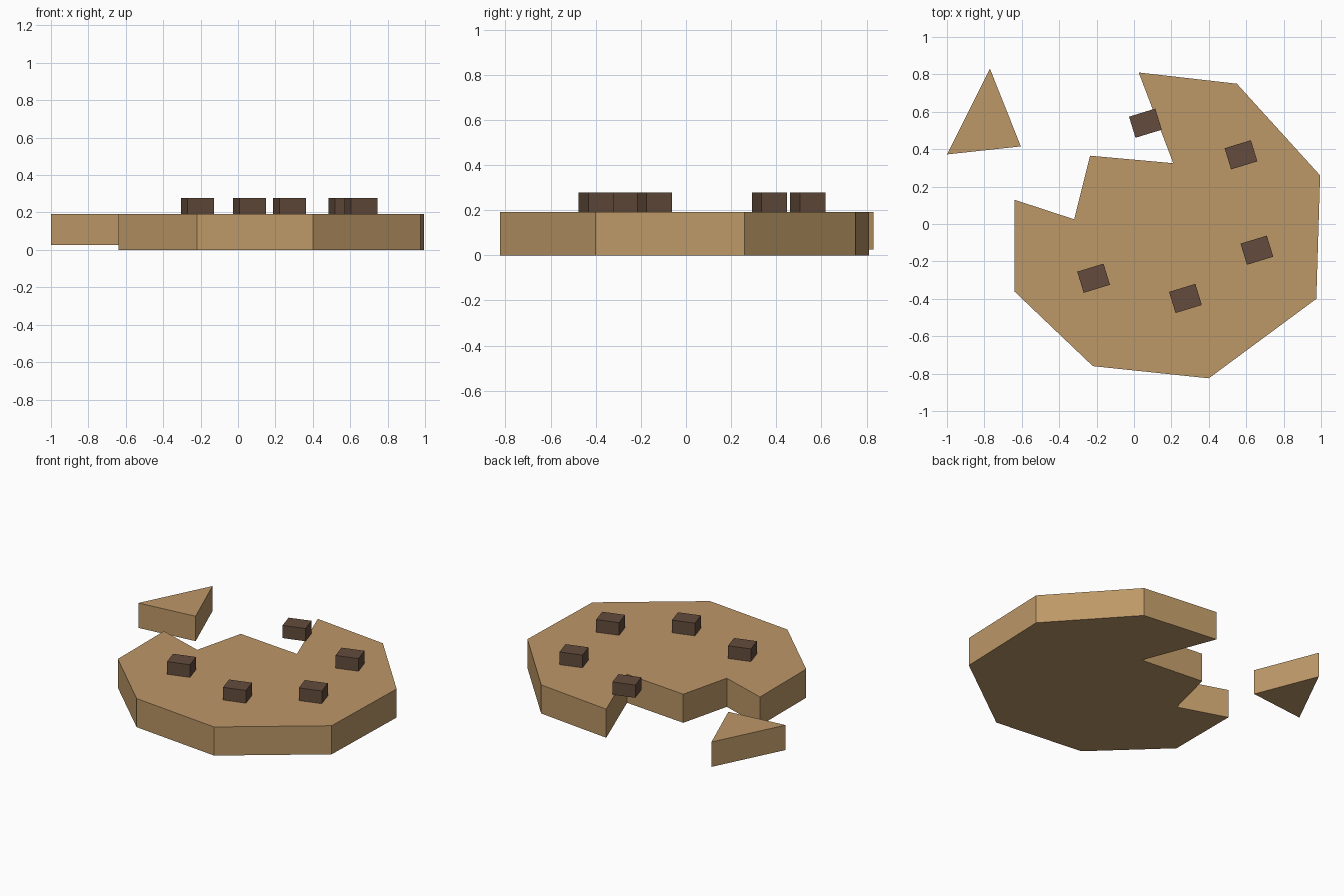
import bpy, bmesh
from math import radians
from mathutils import Matrix

cube = bpy.data.objects.get("Cube")
if cube:
    bpy.data.objects.remove(cube, do_unlink=True)


def make_material(name, rgb):
    mat = bpy.data.materials.new(name)
    mat.use_nodes = True
    colour = (*rgb, 1.0)
    mat.diffuse_color = colour
    mat.node_tree.nodes["Principled BSDF"].inputs["Base Color"].default_value = colour
    return mat


def add_object(name, bm, mat):
    bmesh.ops.recalc_face_normals(bm, faces=bm.faces)
    mesh = bpy.data.meshes.new(name)
    bm.to_mesh(mesh)
    bm.free()
    mesh.materials.append(mat)
    obj = bpy.data.objects.new(name, mesh)
    bpy.context.collection.objects.link(obj)
    return obj


def slab(name, outline, bottom, top, mat):
    """Extrude a flat outline straight up."""
    bm = bmesh.new()
    face = bm.faces.new([bm.verts.new((x, y, bottom)) for x, y in outline])
    result = bmesh.ops.extrude_face_region(bm, geom=[face], use_keep_orig=True)
    raised = [v for v in result["geom"] if isinstance(v, bmesh.types.BMVert)]
    bmesh.ops.translate(bm, verts=raised, vec=(0, 0, top - bottom))
    return add_object(name, bm, mat)


def chip(name, x, y, bottom, top, mat):
    """Small turned block."""
    bm = bmesh.new()
    placement = (Matrix.Translation((x, y, (bottom + top) / 2))
                 @ Matrix.Rotation(radians(17), 4, "Z")
                 @ Matrix.Diagonal((0.147, 0.118, top - bottom, 1)))
    bmesh.ops.create_cube(bm, size=1, matrix=placement)
    return add_object(name, bm, mat)


dough = make_material("baked dough", (0.51, 0.315, 0.137))
chocolate = make_material("dark chocolate", (0.125, 0.071, 0.045))

TOP = 0.192

# Biscuit with a bitten edge
biscuit = [(-0.64, 0.13), (-0.64, -0.36), (-0.22, -0.76), (0.40, -0.825),
           (0.975, -0.40), (0.995, 0.26), (0.55, 0.75), (0.025, 0.81),
           (0.21, 0.325), (-0.235, 0.365), (-0.32, 0.025)]
slab("biscuit", biscuit, 0, TOP, dough)

# Broken-off crumb
slab("crumb", [(-1.0, 0.372), (-0.605, 0.415), (-0.77, 0.83)], 0.025, TOP, dough)

# Chocolate chips
chips = [(0.061, 0.539), (0.572, 0.37), (0.657, -0.14), (0.275, -0.398), (-0.216, -0.29)]
for i, (x, y) in enumerate(chips, 1):
    chip(f"chocolate_chip_{i}", x, y, TOP, 0.277, chocolate)
